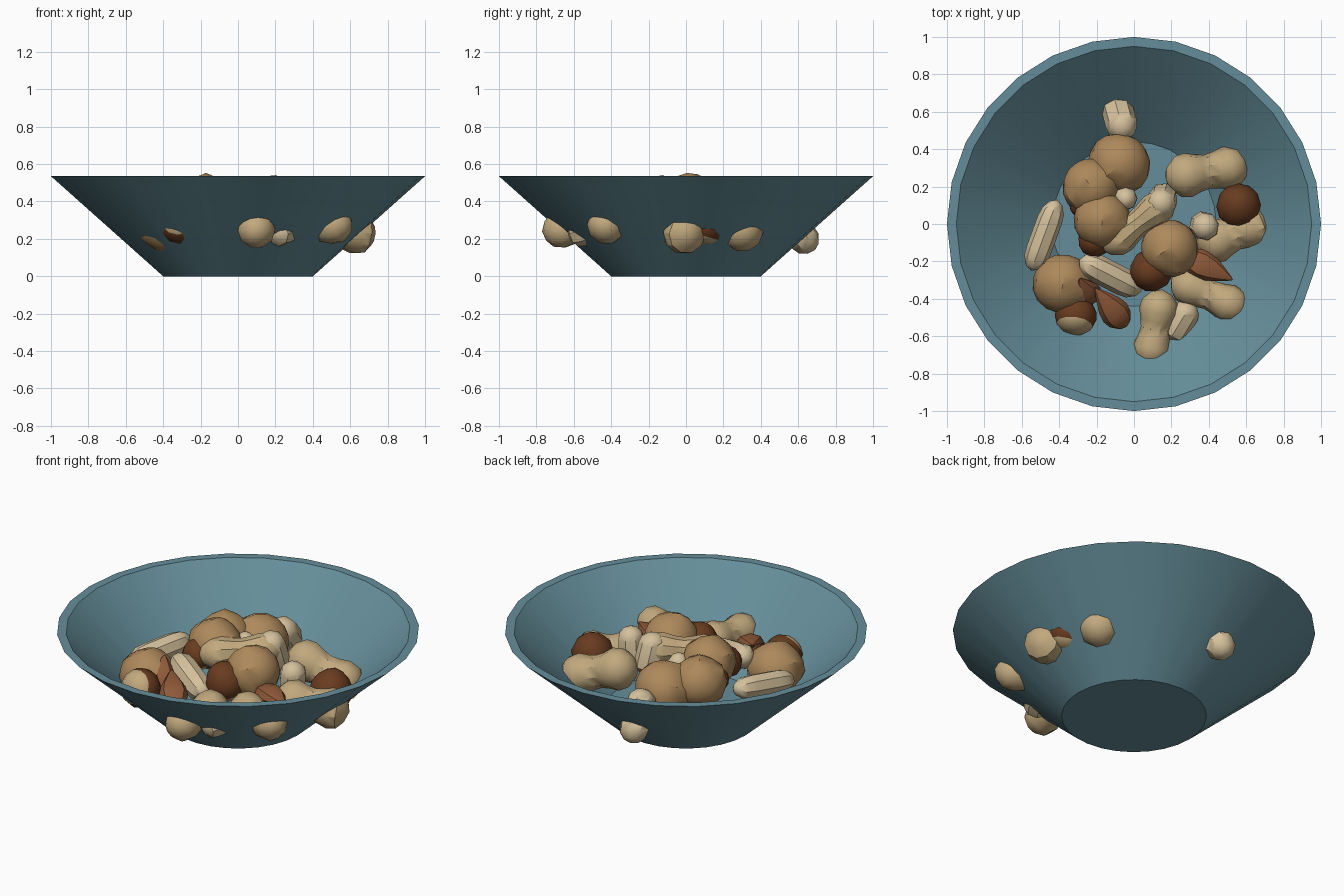
import bpy, bmesh, math
from mathutils import Vector

if "Cube" in bpy.data.objects:
    bpy.data.objects.remove(bpy.data.objects["Cube"])


def material(name, rgb):
    m = bpy.data.materials.new(name)
    m.diffuse_color = (*rgb, 1)
    m.use_nodes = True
    m.node_tree.nodes["Principled BSDF"].inputs["Base Color"].default_value = m.diffuse_color
    return m


TEAL = material("teal_glaze", (0.13, 0.27, 0.32))
TAN = material("walnut_shell", (0.42, 0.25, 0.105))
PEANUT = material("peanut_shell", (0.54, 0.40, 0.21))
PALE = material("pale_shell", (0.66, 0.53, 0.33))
BROWN = material("hazelnut_shell", (0.14, 0.045, 0.014))
RUST = material("almond_skin", (0.27, 0.10, 0.04))


def revolve(name, profile, sides, mats, start=(0, 0, 0), end=(0, 0, 1), radius=1.0,
            shape=lambda t, ang: 1.0, flat=1.0, cap_rows=0, angle=35):
    """Sweep a (height fraction, radius) profile round the axis from start to end."""
    a, b = Vector(start), Vector(end)
    axis = b - a
    u = axis.cross(Vector((0, 0, 1)))
    u = u.normalized() if u.length > 1e-4 else Vector((1, 0, 0))
    v = axis.normalized().cross(u)
    bm = bmesh.new()
    rings = []
    for t, r in profile:
        c = a + axis * t
        if r == 0:
            rings.append([bm.verts.new(c)] * sides)
            continue
        ring = []
        for i in range(sides):
            ang = math.tau * i / sides
            k = r * radius * shape(t, ang)
            ring.append(bm.verts.new(c + u * math.cos(ang) * k + v * math.sin(ang) * k * flat))
        rings.append(ring)
    for row, (lo, hi) in enumerate(zip(rings, rings[1:])):
        for i in range(sides):
            j = (i + 1) % sides
            f = bm.faces.new(dict.fromkeys((lo[i], lo[j], hi[j], hi[i])))
            f.material_index = 1 if row < cap_rows else 0
    bmesh.ops.recalc_face_normals(bm, faces=bm.faces)
    me = bpy.data.meshes.new(name)
    bm.to_mesh(me)
    bm.free()
    for m in mats:
        me.materials.append(m)
    ob = bpy.data.objects.new(name, me)
    bpy.context.collection.objects.link(ob)
    bpy.ops.object.select_all(action='DESELECT')
    ob.select_set(True)
    bpy.context.view_layer.objects.active = ob
    bpy.ops.object.shade_smooth_by_angle(angle=math.radians(angle))
    return ob


def ball_profile(rows):
    pts = [((1 - math.cos(math.pi * i / rows)) / 2, math.sin(math.pi * i / rows)) for i in range(rows + 1)]
    pts[0], pts[-1] = (0, 0), (1, 0)
    return pts


# Bowl: flat-bottomed cone with a flat rim
revolve("bowl", [(0, 0), (0, 0.4), (0.535, 1.0), (0.535, 0.95), (0.07, 0.44), (0.07, 0)], 28, [TEAL])

# Peanuts: two lobes with a narrow waist
PEANUT_PROFILE = [(0, 0), (0.05, 0.55), (0.15, 0.92), (0.27, 1), (0.4, 0.84), (0.5, 0.76),
                  (0.6, 0.82), (0.73, 0.97), (0.86, 0.88), (0.95, 0.52), (1, 0)]
for i, (a, b, r) in enumerate([
        ((0.17, 0.24, 0.36), (0.61, 0.32, 0.21), 0.12),
        ((0.34, -0.13, 0.27), (0.73, 0.03, 0.22), 0.12),
        ((0.20, -0.29, 0.25), (0.61, -0.47, 0.28), 0.105),
        ((0.15, -0.35, 0.28), (0.08, -0.77, 0.24), 0.105),
        ((-0.17, -0.14, 0.39), (0.21, 0.15, 0.43), 0.095)]):
    revolve(f"peanut_{i + 1}", PEANUT_PROFILE, 10, [PEANUT], a, b, r)

# Long pale kernels: rounded six-to-eight sided capsules
CAPSULE = [(0, 0), (0.05, 0.55), (0.16, 0.93), (0.3, 1), (0.7, 1), (0.84, 0.9), (0.95, 0.52), (1, 0)]
for i, (a, b, r) in enumerate([
        ((-0.05, 0.47, 0.37), (-0.11, 0.69, 0.14), 0.085),
        ((-0.55, -0.25, 0.29), (-0.41, 0.13, 0.33), 0.068),
        ((-0.29, -0.19, 0.37), (0.04, -0.36, 0.27), 0.075),
        ((0.19, -0.62, 0.22), (0.31, -0.42, 0.27), 0.075),
        ((0.16, 0.16, 0.28), (0.14, 0.09, 0.52), 0.08),
        ((0.36, 0.0, 0.2), (0.39, -0.02, 0.45), 0.075),
        ((-0.06, 0.15, 0.2), (-0.04, 0.13, 0.46), 0.065)]):
    revolve(f"pale_kernel_{i + 1}", CAPSULE, 8, [PALE], a, b, r)


# Walnuts: balls with a raised seam and slight lobes
def seam(t, ang):
    return 1.0 + 0.07 * max(0, math.cos(2 * ang)) ** 4 - 0.035 * math.cos(6 * ang) * math.sin(math.pi * t)


for i, (c, d, r) in enumerate([
        ((-0.08, 0.32, 0.32), (0.6, 0.6, 0.5), 0.165),
        ((-0.23, 0.20, 0.36), (0.5, -0.7, 0.2), 0.15),
        ((-0.17, 0.02, 0.40), (0.1, 1.0, 0.1), 0.148),
        ((0.19, -0.13, 0.385), (0.8, 0.5, 0.3), 0.152),
        ((-0.38, -0.32, 0.28), (0.2, 1.0, 0.1), 0.158)]):
    c, d = Vector(c), Vector(d).normalized() * r
    revolve(f"walnut_{i + 1}", ball_profile(8), 12, [TAN], c - d, c + d, r, shape=seam)

# Hazelnuts: dark balls with a pale base patch
HAZEL = [(0, 0), (0.06, 0.55), (0.2, 0.87), (0.4, 1), (0.6, 0.96), (0.8, 0.72), (0.92, 0.42), (1, 0)]
for i, (c, d, r) in enumerate([
        ((0.56, 0.10, 0.29), (0, 0.3, 1), 0.12),
        ((0.09, -0.25, 0.35), (-0.3, -0.3, 1), 0.115),
        ((-0.31, -0.48, 0.28), (0.1, 0.8, -0.4), 0.112),
        ((-0.21, -0.09, 0.37), (-0.2, -0.2, 1), 0.09),
        ((-0.28, 0.10, 0.35), (-0.6, 0.0, 0.6), 0.07)]):
    c, d = Vector(c), Vector(d).normalized() * r
    revolve(f"hazelnut_{i + 1}", HAZEL, 12, [BROWN, PEANUT], c - d, c + d, r, cap_rows=2)

# Almonds: flattened teardrops
ALMOND = [(0, 0), (0.06, 0.5), (0.2, 0.88), (0.36, 1), (0.55, 0.85), (0.75, 0.52), (0.92, 0.2), (1, 0)]
for i, (a, b) in enumerate([
        ((-0.04, -0.55, 0.26), (-0.21, -0.34, 0.37)),
        ((-0.23, -0.42, 0.24), (-0.29, -0.29, 0.42)),
        ((0.27, -0.17, 0.32), (0.53, -0.30, 0.33))]):
    revolve(f"almond_{i + 1}", ALMOND, 8, [RUST], a, b, 0.08, flat=0.7)
